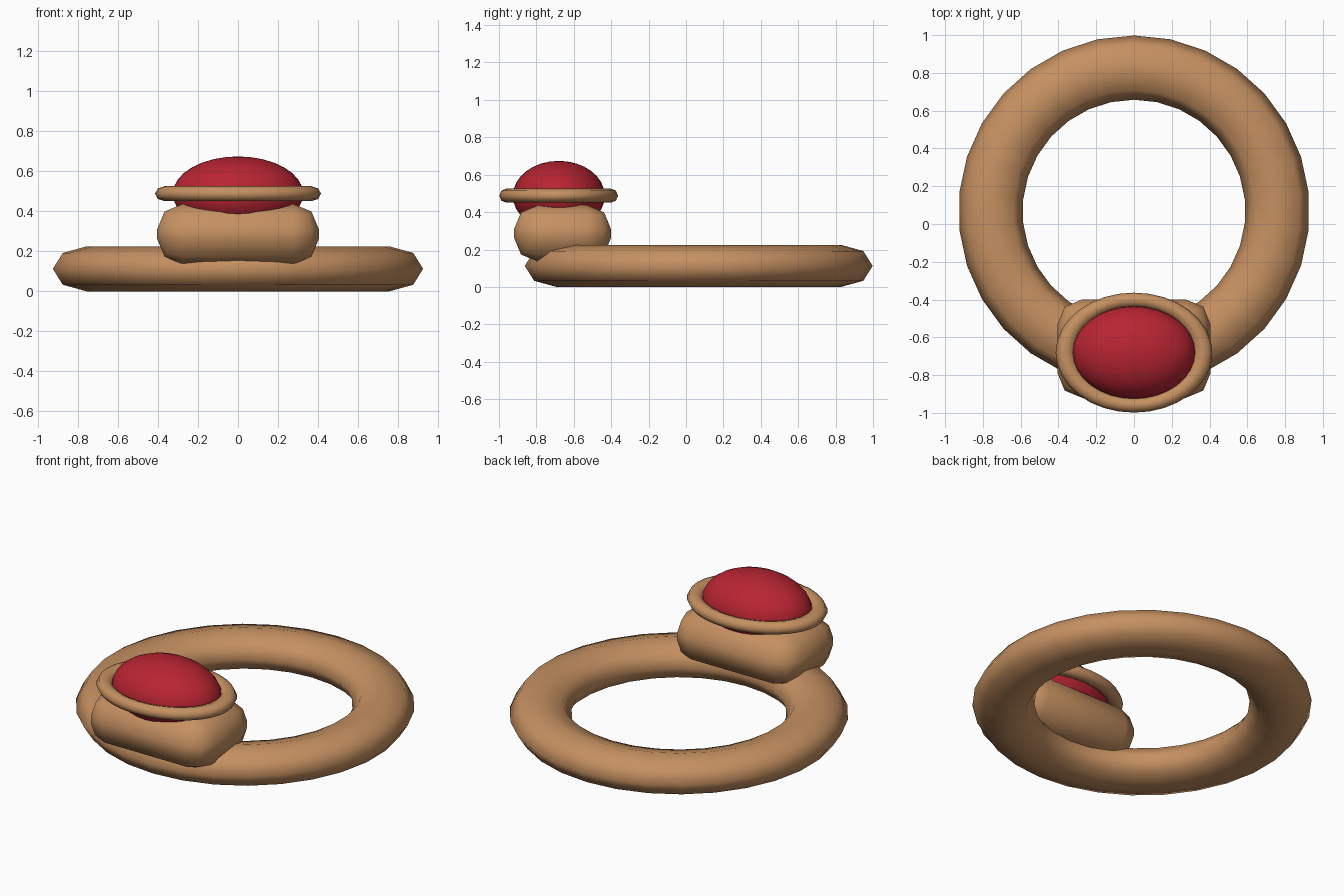
import bpy, math

if "Cube" in bpy.data.objects:
    bpy.data.objects.remove(bpy.data.objects["Cube"])


def material(name, rgb):
    m = bpy.data.materials.new(name)
    m.diffuse_color = (*rgb, 1)
    m.use_nodes = True
    m.node_tree.nodes["Principled BSDF"].inputs["Base Color"].default_value = m.diffuse_color
    return m


bronze = material("warm bronze", (0.56, 0.28, 0.12))
red = material("gem red", (0.48, 0.018, 0.032))


def finish(name, mat, scale):
    """Name, scale, smooth and colour the active object."""
    ob = bpy.context.object
    ob.name = name
    ob.scale = scale
    bpy.ops.object.transform_apply(location=False, rotation=True, scale=True)
    bpy.ops.object.shade_smooth()
    ob.data.materials.clear()
    ob.data.materials.append(mat)
    return ob


# Flattened finger band, with a vertex on the y axis
bpy.ops.mesh.primitive_torus_add(
    major_segments=30, minor_segments=8, major_radius=0.76, minor_radius=0.17,
    location=(0, 0.068, 0.1125), rotation=(0, 0, math.pi / 2))
finish("band", bronze, (1, 1, 0.1125 / 0.17))

# Rounded block that carries the stone
bpy.ops.mesh.primitive_cube_add(size=1, location=(0, -0.66, 0.286))
block = finish("setting_block", bronze, (0.81, 0.52, 0.302))
bevel = block.modifiers.new("rounding", 'BEVEL')
bevel.width = 0.13
bevel.segments = 2
bevel.limit_method = 'NONE'

# Oval rim around the stone
bpy.ops.mesh.primitive_torus_add(
    major_segments=32, minor_segments=8, major_radius=0.365, minor_radius=0.05,
    location=(0, -0.681, 0.488))
finish("stone_rim", bronze, (1, 0.765, 0.75))

# Domed oval stone
bpy.ops.mesh.primitive_uv_sphere_add(
    segments=32, ring_count=16, radius=1, location=(0, -0.68, 0.487))
finish("stone", red, (0.326, 0.246, 0.187))
